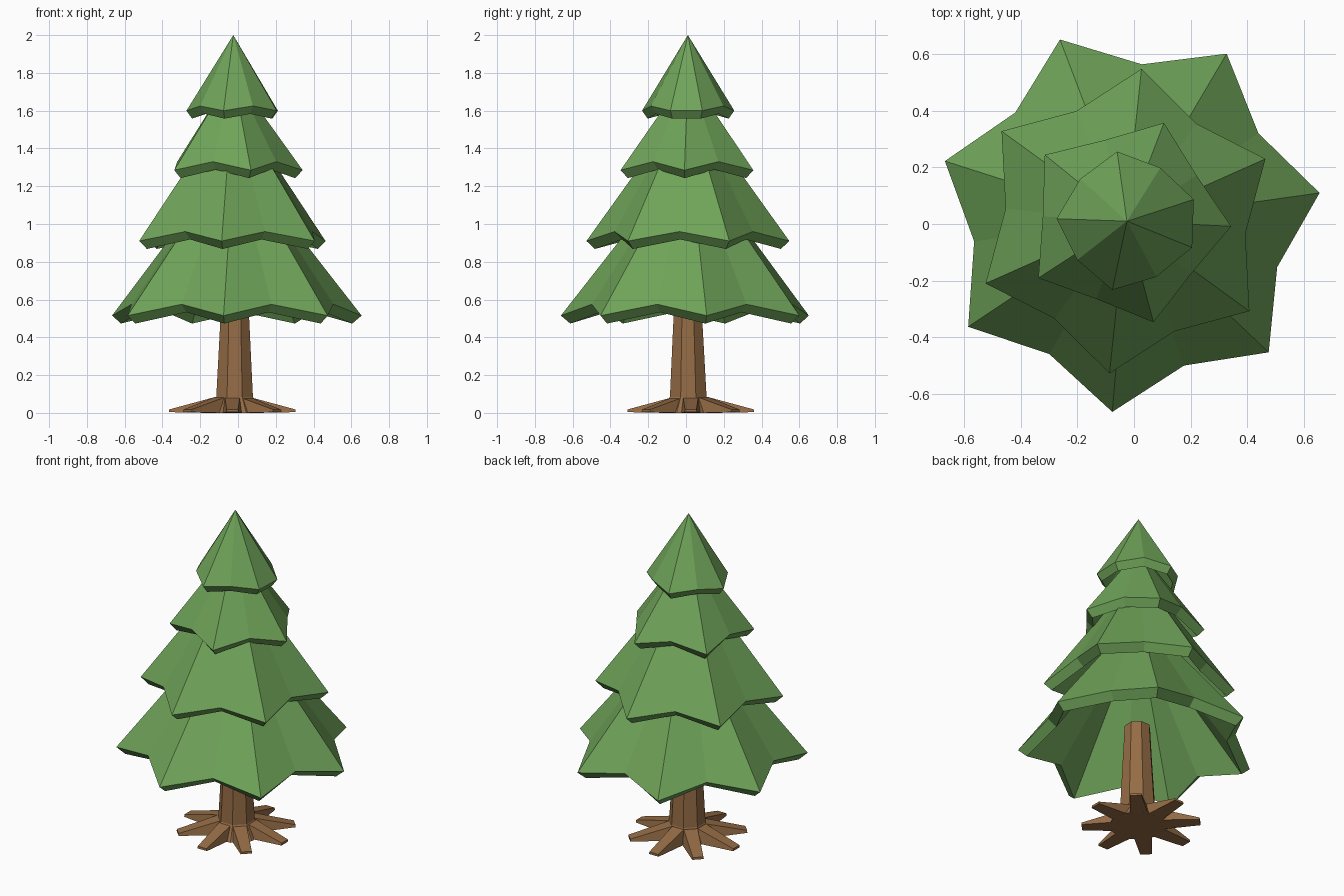
import bpy
from math import cos, sin, radians, pi

if "Cube" in bpy.data.objects:
    bpy.data.objects.remove(bpy.data.objects["Cube"])


def material(name, rgb):
    m = bpy.data.materials.new(name)
    m.diffuse_color = (*rgb, 1)
    m.use_nodes = True
    m.node_tree.nodes["Principled BSDF"].inputs["Base Color"].default_value = m.diffuse_color
    return m


GREEN = material("needles", (0.16, 0.37, 0.10))
BROWN = material("bark", (0.30, 0.15, 0.06))


def build(name, verts, faces, mat):
    me = bpy.data.meshes.new(name)
    me.from_pydata(verts, [], faces)
    me.materials.append(mat)
    ob = bpy.data.objects.new(name, me)
    bpy.context.collection.objects.link(ob)
    return ob


def foliage(name, n, start, centre, r_tip, r_in, z_tip, z_in, apex, dr, dz):
    """Hollow zigzag cone: n rim points alternating between tips and notches."""
    cx, cy = centre
    outer, inner = [], []
    for i in range(n):
        a = radians(start) + 2 * pi * i / n
        r, z = (r_tip, z_tip) if i % 2 == 0 else (r_in, z_in)
        outer.append((cx + r * cos(a), cy + r * sin(a), z))
        inner.append((cx + (r - dr) * cos(a), cy + (r - dr) * sin(a), z - dz))
    verts = outer + inner + [(cx, cy, apex), (cx, cy, apex - 0.1)]
    faces = []
    for i in range(n):
        j = (i + 1) % n
        faces += [(i, j, 2 * n), (j, i, n + i, n + j), (n + j, n + i, 2 * n + 1)]
    build(name, verts, faces, GREEN)


# Four foliage tiers, bottom to top
foliage("foliage_bottom", 14, 8, (-0.019, 0.015), 0.68, 0.55, 0.515, 0.575, 1.38, 0.05, 0.042)
foliage("foliage_lower", 12, 24, (-0.03, 0.01), 0.54, 0.425, 0.91, 0.96, 1.66, 0.045, 0.042)
foliage("foliage_upper", 10, -3, (-0.027, 0.011), 0.37, 0.295, 1.285, 1.33, 1.80, 0.04, 0.042)
foliage("foliage_top", 9, 18, (-0.025, 0.01), 0.248, 0.222, 1.6, 1.625, 2.0, 0.03, 0.042)

# Eight-sided trunk with a flared foot: (radius, z, x, y)
rings = [(0.16, 0.0, -0.018, 0.012), (0.105, 0.085, -0.018, 0.012),
         (0.085, 0.45, -0.017, 0.01), (0.075, 0.64, -0.017, 0.01)]
verts, faces = [], []
for r, z, x, y in rings:
    verts += [(x + r * cos((i + .5) * pi / 4), y + r * sin((i + .5) * pi / 4), z) for i in range(8)]
for k in range(len(rings) - 1):
    for i in range(8):
        j = (i + 1) % 8
        faces.append((k * 8 + i, k * 8 + j, k * 8 + 8 + j, k * 8 + 8 + i))
faces += [tuple(range(7, -1, -1)), tuple(range(24, 32))]
build("trunk", verts, faces, BROWN)

# Roots: tapered wedges radiating from the foot
section = [(0.13, 0.052, 0.0), (0.335, 0.033, 0.004), (0.335, 0.03, 0.018), (0.095, 0.04, 0.083)]
for k in range(8):
    c, s = cos(k * pi / 4), sin(k * pi / 4)
    verts = [(-0.03 + r * c - w * side * s, 0.025 + r * s + w * side * c, z)
             for side in (-1, 1) for r, w, z in section]
    faces = [(0, 1, 2, 3), (7, 6, 5, 4)] + [(i, i + 4, (i + 1) % 4 + 4, (i + 1) % 4) for i in range(4)]
    build(f"root_{k + 1}", verts, faces, BROWN)
